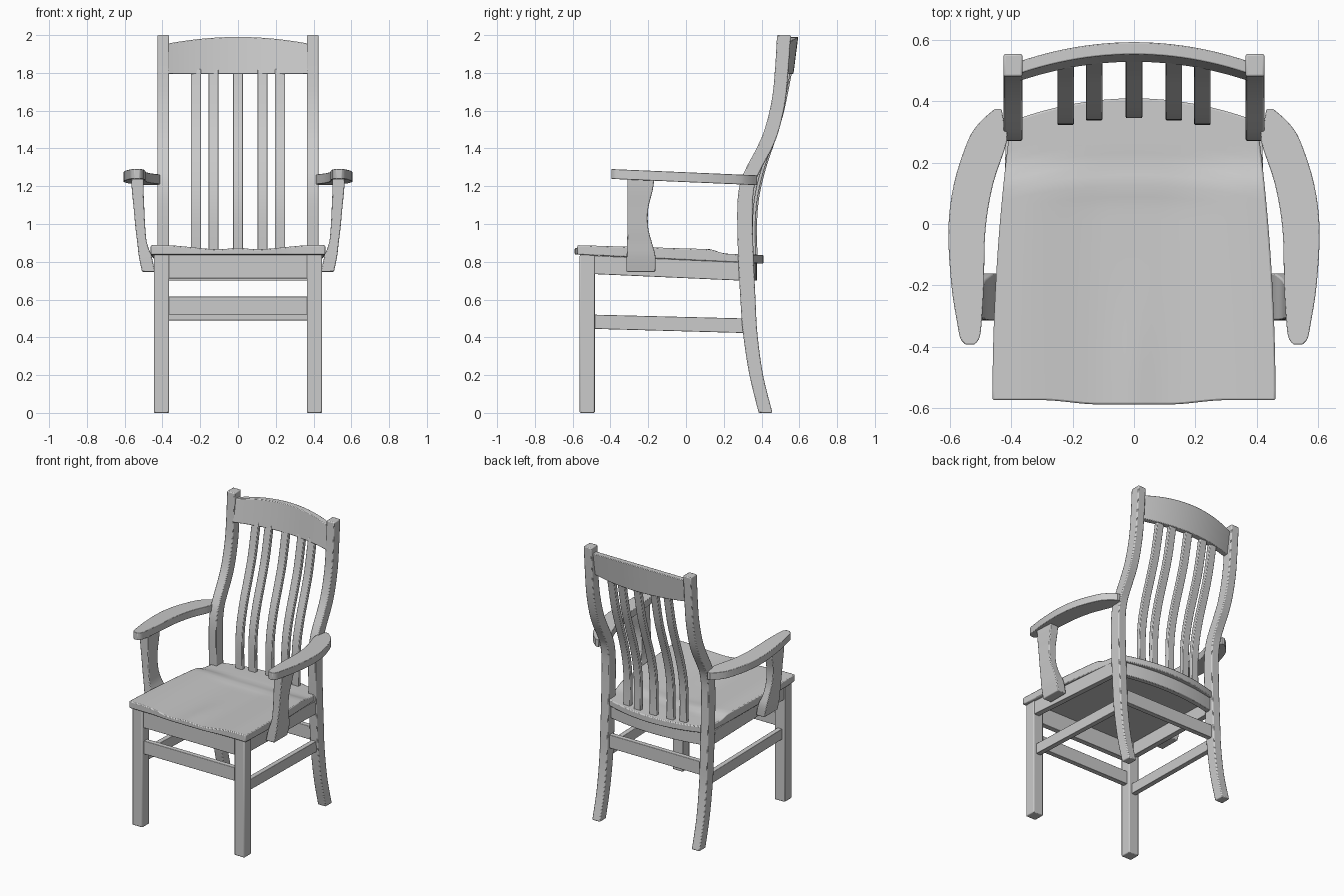
import bpy, bmesh, math
from mathutils import Vector

if "Cube" in bpy.data.objects:
    bpy.data.objects.remove(bpy.data.objects["Cube"])


def spline(pts, n=5):
    """Catmull-Rom through stations of any dimension."""
    out = []
    for i in range(len(pts) - 1):
        a, b, c, d = (pts[max(i - 1, 0)], pts[i], pts[i + 1], pts[min(i + 2, len(pts) - 1)])
        for k in range(n):
            t = k / n
            out.append([0.5 * (2 * q + (r - p) * t + (2 * p - 5 * q + 4 * r - s) * t * t
                               + (3 * q - p - 3 * r + s) * t ** 3)
                        for p, q, r, s in zip(a, b, c, d)])
    return out + [list(pts[-1])]


def loft(name, rings, bevel=0.005, mirror=False):
    """Skin a list of point rings, with quad end caps."""
    bm = bmesh.new()
    vs = [[bm.verts.new(p) for p in ring] for ring in rings]
    n = len(rings[0])
    for a, b in zip(vs, vs[1:]):
        for i in range(n):
            j = (i + 1) % n
            bm.faces.new((a[i], a[j], b[j], b[i]))
    for r in (vs[0], vs[-1]):
        for i in range(n // 2 - 1):
            bm.faces.new((r[i], r[i + 1], r[n - 2 - i], r[n - 1 - i]))
    bmesh.ops.recalc_face_normals(bm, faces=bm.faces)
    me = bpy.data.meshes.new(name)
    bm.to_mesh(me)
    bm.free()
    for p in me.polygons:
        p.use_smooth = True
    me.set_sharp_from_angle(angle=math.radians(35))
    ob = bpy.data.objects.new(name, me)
    bpy.context.collection.objects.link(ob)
    if mirror:
        ob.modifiers.new("Mirror", 'MIRROR')
    bv = ob.modifiers.new("Bevel", 'BEVEL')
    bv.width, bv.segments = bevel, 2
    bv.limit_method, bv.angle_limit = 'ANGLE', math.radians(40)
    return ob


def ring_z(z, x0, x1, y0, y1):
    return [(x0, y0, z), (x1, y0, z), (x1, y1, z), (x0, y1, z)]


def ring_y(y, x0, x1, z0, z1):
    return [(x0, y, z0), (x1, y, z0), (x1, y, z1), (x0, y, z1)]


def ring_x(x, y0, y1, z0, z1, lean=0.0):
    return [(x, y0 - lean, z0), (x, y1 - lean, z0), (x, y1, z1), (x, y0, z1)]


def step(a, b, t):
    t = min(max((t - a) / (b - a), 0), 1)
    return t * t * (3 - 2 * t)


# seat: tapered plan, bowed back edge, scooped top
def seat_ring(v, n=32):
    top, bottom = [], []
    for i in range(n + 1):
        u = -1 + 2 * i / n
        x = u * (0.462 - 0.06 * v * v)
        front = -0.575 - 0.014 * (1 - step(0.25, 0.65, abs(u)))
        back = 0.41 - 0.075 * u * u
        y = front + (back - front) * v
        rim = 0.888 - 0.03 * (y + 0.58) - 0.022 * step(0.12, 0.21, y)
        scoop = (1 - step(0.2, 0.85, abs(u))) * (1 - step(0.05, 0.25, y))
        ridge = 0.008 * math.exp(-(u / 0.12) ** 2) * (1 - step(-0.5, -0.1, y))
        top.append((x, y, rim - 0.022 * scoop + ridge))
        bottom.append((x, y, 0.838 - 0.049 * (y + 0.58)))
    return top + bottom[::-1]


loft("seat", [seat_ring(k / 28) for k in range(29)], 0.006)

# legs and back posts
loft("front_leg", [ring_z(z, 0.365, 0.445, -0.563, -0.483) for z in (0, 0.836)], 0.006, True)
post = [(0, .385, .458), (.2, .336, .408), (.42, .302, .378), (.6, .288, .368), (.85, .275, .357),
        (1.1, .272, .353), (1.22, .288, .368), (1.3, .32, .402), (1.4, .373, .455), (1.5, .416, .493),
        (1.65, .453, .526), (1.8, .47, .541), (2.0, .482, .555)]
loft("back_post", [ring_z(z, 0.364, 0.426, a, b) for z, a, b in spline(post)], 0.006, True)

# curved top rail
rail = []
for i in range(25):
    x = -0.372 + 0.744 * i / 24
    s = (x / 0.36) ** 2
    y = 0.554 - 0.058 * s
    rail.append(ring_x(x, y, y + 0.04, 1.795, 1.99 - 0.033 * s, 0.025))
loft("top_rail", rail, 0.004)

# back slats
slat = [(.81, .364), (1.0, .361), (1.15, .374), (1.3, .41), (1.45, .46), (1.6, .505), (1.82, .549)]
for k, x in enumerate((-0.223, -0.13, 0, 0.13, 0.223)):
    off = -0.058 * (x / 0.36) ** 2
    loft(f"back_slat_{k + 1}", [ring_z(z, x - 0.027, x + 0.027, y + off - 0.015, y + off + 0.015)
                                for z, y in spline(slat)], 0.004)

# armrests: (y, inner x, outer x)
arm = [(.375, .432, .455), (.33, .424, .505), (.27, .415, .543), (.13, .46, .588), (-.02, .485, .606),
       (-.2, .49, .596), (-.33, .498, .576), (-.375, .506, .566), (-.394, .522, .549)]
arm_rings = []
for y, a, b in spline(arm, 4):
    t = 1.291 - 0.033 * (y + 0.4) / 0.77
    arm_rings.append(ring_y(y, a, b, t - 0.052, t))
loft("armrest", arm_rings, 0.006, True)

# arm supports: (z, inner x, outer x, front y, back y)
support = [(.747, .44, .508, -.315, -.163), (.83, .458, .525, -.314, -.162), (.9, .482, .533, -.312, -.18),
           (.98, .491, .543, -.31, -.2), (1.08, .496, .552, -.31, -.2), (1.18, .5, .562, -.31, -.176),
           (1.25, .5, .566, -.31, -.167)]
loft("arm_support", [ring_z(*s) for s in spline(support, 4)], 0.005, True)

# aprons
loft("front_apron", [ring_x(x, -0.55, -0.512, 0.712, 0.838) for x in (-0.37, 0.37)], 0.003)
loft("side_apron", [ring_y(-0.49, 0.4, 0.44, 0.735, 0.833),
                    ring_y(0.3, 0.38, 0.418, 0.7, 0.797)], 0.003, True)
bowed = []
for i in range(17):
    x = -0.37 + 0.74 * i / 16
    y = 0.34 - 0.045 * (x / 0.37) ** 2
    bowed.append(ring_x(x, y, y + 0.036, 0.7, 0.795))
loft("back_apron", bowed, 0.003)

# stretchers
loft("front_stretcher", [ring_x(x, -0.542, -0.506, 0.52, 0.615) for x in (-0.37, 0.37)], 0.003)
loft("back_stretcher", [ring_x(x, 0.312, 0.348, 0.49, 0.585) for x in (-0.37, 0.37)], 0.003)
loft("side_stretcher", [ring_y(-0.49, 0.387, 0.423, 0.445, 0.52),
                        ring_y(0.31, 0.377, 0.413, 0.423, 0.5)], 0.003, True)
